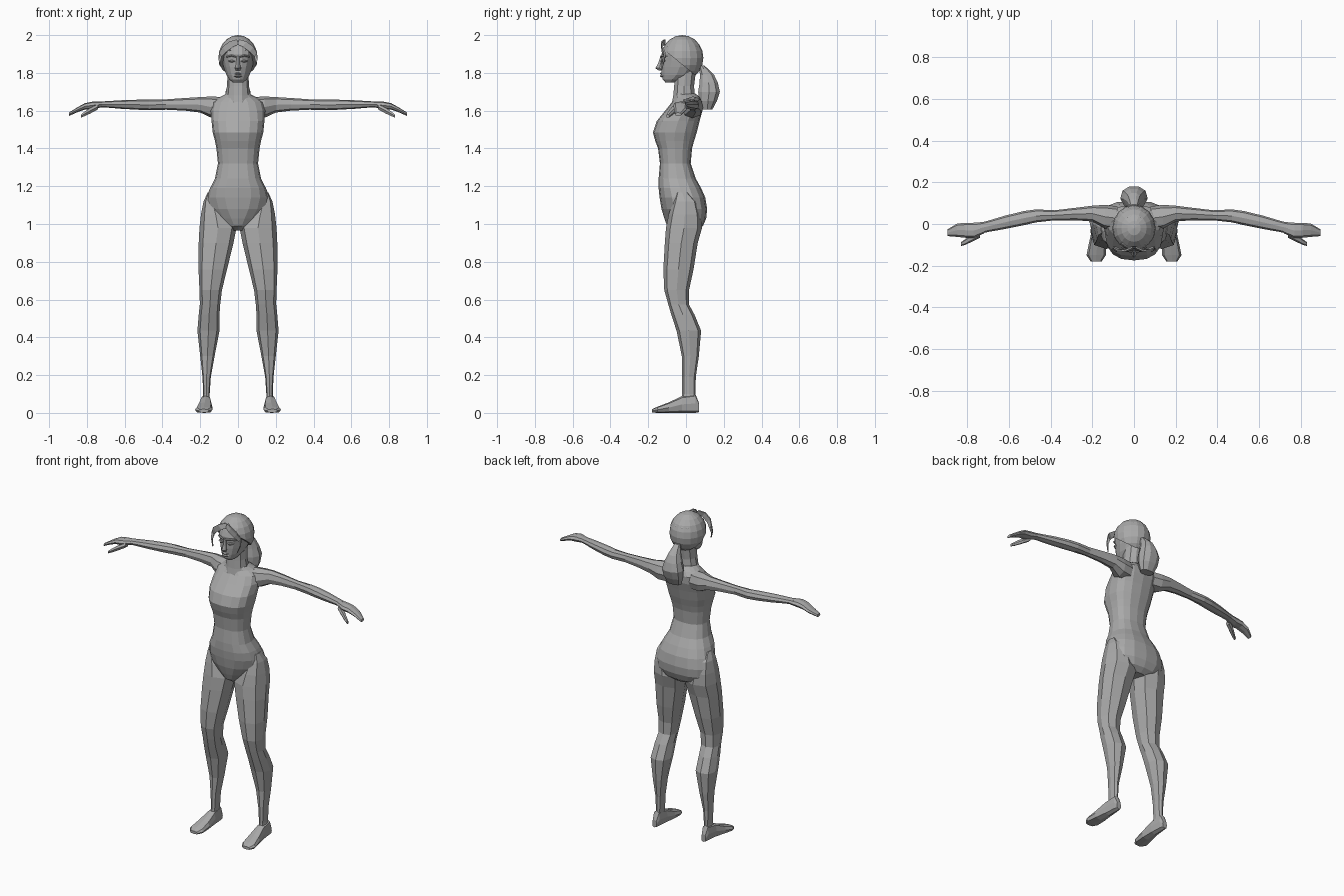
import bpy, bmesh, math
from mathutils import Vector

skin = bpy.data.materials.new("plain grey")
skin.diffuse_color = (0.4, 0.4, 0.4, 1)


def finish(name, bm, mirror=False):
    bmesh.ops.recalc_face_normals(bm, faces=bm.faces)
    me = bpy.data.meshes.new(name)
    bm.to_mesh(me)
    bm.free()
    me.materials.append(skin)
    ob = bpy.data.objects.new(name, me)
    bpy.context.collection.objects.link(ob)
    if mirror:
        ob.modifiers.new("mirror", 'MIRROR')
    return ob


def section(axis, pos, a0, a1, b0, b1, n, power, pinch=0):
    """Rounded ring across an axis; pinch narrows the low-b side."""
    pts = []
    for i in range(n):
        t = 2 * math.pi * i / n
        c, s = round(math.cos(t), 6), round(math.sin(t), 6)
        u = math.copysign(abs(c) ** power, c)
        v = math.copysign(abs(s) ** power, s)
        if v < 0:
            u *= 1 + pinch * v
        a = (a0 + a1) / 2 + u * (a1 - a0) / 2
        b = (b0 + b1) / 2 + v * (b1 - b0) / 2
        pts.append({'x': (pos, a, b), 'y': (a, pos, b), 'z': (a, b, pos)}[axis])
    return pts


def loft(name, axis, rows, n=8, power=0.85, mirror=False):
    bm = bmesh.new()
    rings = []
    for r in rows:
        pts = section(axis, *r[:5], n, power, r[5] if len(r) > 5 else 0)
        rings.append([bm.verts.new(p) for p in pts])
    for lo, hi in zip(rings, rings[1:]):
        for i in range(n):
            j = (i + 1) % n
            bm.faces.new((lo[i], lo[j], hi[j], hi[i]))
    bm.faces.new(rings[0])
    bm.faces.new(rings[-1])
    return finish(name, bm, mirror)


def sym(rows):
    """Rows of z, half width, front, back, pinch -> centred sections."""
    return [(z, -w, w, f, b, p) for z, w, f, b, p in rows]


# Torso, from crotch to shoulders, with a pointed lower front
loft("torso", 'z', sym([
    (0.965, 0.06, -0.06, 0.06, 0.5),
    (0.99, 0.15, -0.10, 0.09, 0.75),
    (1.03, 0.18, -0.115, 0.107, 0.6),
    (1.08, 0.185, -0.13, 0.112, 0.35),
    (1.14, 0.168, -0.14, 0.102, 0.1),
    (1.19, 0.148, -0.145, 0.08, 0),
    (1.24, 0.122, -0.145, 0.052, 0),
    (1.32, 0.106, -0.138, 0.025, 0),
    (1.40, 0.114, -0.148, 0.032, 0),
    (1.44, 0.122, -0.163, 0.043, 0),
    (1.485, 0.134, -0.175, 0.057, 0),
    (1.545, 0.14, -0.155, 0.072, 0),
    (1.60, 0.145, -0.11, 0.087, 0.1),
    (1.645, 0.14, -0.075, 0.088, 0.2),
    (1.67, 0.10, -0.06, 0.075, 0.2),
    (1.69, 0.06, -0.06, 0.05, 0)]), n=16, power=0.82)

# Neck
loft("neck", 'z', sym([
    (1.63, 0.085, -0.08, 0.07, 0.2),
    (1.68, 0.068, -0.07, 0.05, 0.1),
    (1.73, 0.058, -0.065, 0.045, 0),
    (1.81, 0.055, -0.06, 0.055, 0)]), n=10, power=0.9)

# Head with a narrowing jaw
loft("head", 'z', sym([
    (1.75, 0.028, -0.11, -0.06, 0),
    (1.765, 0.046, -0.125, -0.02, 0.2),
    (1.79, 0.062, -0.13, 0.03, 0.2),
    (1.83, 0.076, -0.132, 0.065, 0.2),
    (1.865, 0.083, -0.13, 0.08, 0.15),
    (1.90, 0.086, -0.132, 0.082, 0.1),
    (1.94, 0.08, -0.118, 0.075, 0),
    (1.98, 0.05, -0.075, 0.04, 0)]), n=14, power=0.85)

# Nose, lips and brows
loft("nose", 'z', sym([
    (1.813, 0.012, -0.145, -0.12, 0.2),
    (1.825, 0.016, -0.162, -0.12, 0.6),
    (1.85, 0.010, -0.148, -0.12, 0.5),
    (1.89, 0.008, -0.134, -0.12, 0.3)]), n=8)
loft("lips", 'z', sym([
    (1.775, 0.012, -0.128, -0.11, 0.2),
    (1.783, 0.022, -0.139, -0.11, 0.4),
    (1.79, 0.024, -0.133, -0.11, 0.4),
    (1.797, 0.020, -0.14, -0.11, 0.4),
    (1.803, 0.010, -0.131, -0.11, 0.2)]), n=8)
loft("brow", 'x', [
    (0.010, -0.138, -0.12, 1.880, 1.890),
    (0.035, -0.134, -0.11, 1.886, 1.897),
    (0.062, -0.112, -0.09, 1.880, 1.888)], n=6, mirror=True)
loft("eye", 'x', [
    (0.016, -0.131, -0.12, 1.860, 1.864),
    (0.032, -0.134, -0.11, 1.853, 1.870),
    (0.052, -0.119, -0.10, 1.860, 1.864)], n=6, mirror=True)

# Hair cap: ellipsoid trimmed along a sloping hairline
bm = bmesh.new()
bmesh.ops.create_uvsphere(bm, u_segments=16, v_segments=10, radius=1)
for v in bm.verts:
    v.co = Vector((v.co.x * 0.104, v.co.y * 0.112 - 0.02, v.co.z * 0.12 + 1.88))
cut = bmesh.ops.bisect_plane(bm, geom=bm.verts[:] + bm.edges[:] + bm.faces[:],
                             plane_co=(0, -0.12, 1.925), plane_no=(0, 0.155, 0.19),
                             clear_inner=True)
rim = [e for e in cut["geom_cut"] if isinstance(e, bmesh.types.BMEdge)]
bmesh.ops.contextual_create(bm, geom=rim)
finish("hair_cap", bm)

# Ponytail hanging behind the head
loft("ponytail", 'z', sym([
    (1.605, 0.045, 0.085, 0.14, 0.2),
    (1.65, 0.062, 0.068, 0.165, 0.3),
    (1.70, 0.066, 0.062, 0.182, 0.3),
    (1.75, 0.050, 0.070, 0.170, 0.2),
    (1.79, 0.034, 0.072, 0.150, 0.1),
    (1.82, 0.024, 0.070, 0.120, 0),
    (1.84, 0.018, 0.070, 0.095, 0)]), n=10)

# Loose strands sweeping from the parting past the temples
bm = bmesh.new()
path = [(0.0, -0.112, 1.965, 0.012), (0.035, -0.128, 1.952, 0.014),
        (0.072, -0.125, 1.925, 0.014), (0.094, -0.112, 1.895, 0.010),
        (0.098, -0.120, 1.86, 0.006), (0.084, -0.130, 1.82, 0.002)]
rails = []
for x, y, z, w in path:
    rails.append([bm.verts.new(p) for p in (
        (x - w * 0.7, y - 0.004, z - w), (x + w * 0.7, y - 0.004, z + w),
        (x + w * 0.7, y + 0.004, z + w), (x - w * 0.7, y + 0.004, z - w))])
for p, q in zip(rails, rails[1:]):
    for i in range(4):
        bm.faces.new((p[i], p[(i + 1) % 4], q[(i + 1) % 4], q[i]))
bm.faces.new(rails[-1])
finish("hair_strand", bm, True)

# Arms: x, back/front range, height range
loft("arm", 'x', [
    (0.08, -0.03, 0.085, 1.56, 1.672),
    (0.14, -0.022, 0.092, 1.562, 1.675),
    (0.20, 0.012, 0.088, 1.590, 1.672),
    (0.28, 0.018, 0.078, 1.600, 1.667),
    (0.38, 0.018, 0.066, 1.605, 1.660),
    (0.47, 0.008, 0.070, 1.603, 1.658),
    (0.53, -0.006, 0.062, 1.605, 1.658),
    (0.62, -0.024, 0.040, 1.610, 1.655),
    (0.70, -0.038, 0.016, 1.617, 1.650),
    (0.74, -0.047, 0.006, 1.618, 1.648)], mirror=True)

# Hands: palm with fingers, and a thumb
loft("hand", 'x', [
    (0.72, -0.045, 0.010, 1.618, 1.648),
    (0.77, -0.068, 0.006, 1.608, 1.648),
    (0.81, -0.066, 0.006, 1.606, 1.640),
    (0.85, -0.062, 0.002, 1.592, 1.618),
    (0.895, -0.058, -0.025, 1.572, 1.590)], mirror=True)
loft("thumb", 'x', [
    (0.74, -0.066, -0.030, 1.606, 1.636),
    (0.78, -0.086, -0.050, 1.584, 1.618),
    (0.81, -0.100, -0.072, 1.570, 1.598),
    (0.832, -0.106, -0.088, 1.562, 1.580)], n=6, mirror=True)

# Legs: height, x range, front/back range
loft("leg", 'z', [
    (0.05, 0.150, 0.190, -0.030, 0.055),
    (0.10, 0.150, 0.184, -0.020, 0.050),
    (0.19, 0.144, 0.188, -0.020, 0.052),
    (0.30, 0.124, 0.200, -0.022, 0.068),
    (0.435, 0.098, 0.215, -0.050, 0.080),
    (0.52, 0.098, 0.208, -0.078, 0.045),
    (0.575, 0.094, 0.202, -0.094, 0.015),
    (0.65, 0.085, 0.204, -0.115, 0.016),
    (0.76, 0.058, 0.209, -0.120, 0.040),
    (0.90, 0.024, 0.208, -0.112, 0.062),
    (0.98, 0.008, 0.204, -0.106, 0.085),
    (1.05, 0.040, 0.196, -0.092, 0.080),
    (1.12, 0.090, 0.182, -0.070, 0.060),
    (1.168, 0.125, 0.160, -0.050, 0.010)], n=8, power=0.8, mirror=True)

# Feet, heel to toe
loft("foot", 'y', [
    (0.070, 0.155, 0.186, 0.004, 0.050),
    (0.050, 0.148, 0.192, 0.000, 0.100),
    (-0.020, 0.142, 0.200, 0.000, 0.090),
    (-0.090, 0.135, 0.216, 0.000, 0.056),
    (-0.150, 0.135, 0.228, 0.000, 0.033),
    (-0.180, 0.155, 0.208, 0.002, 0.020)], n=8, power=0.7, mirror=True)
